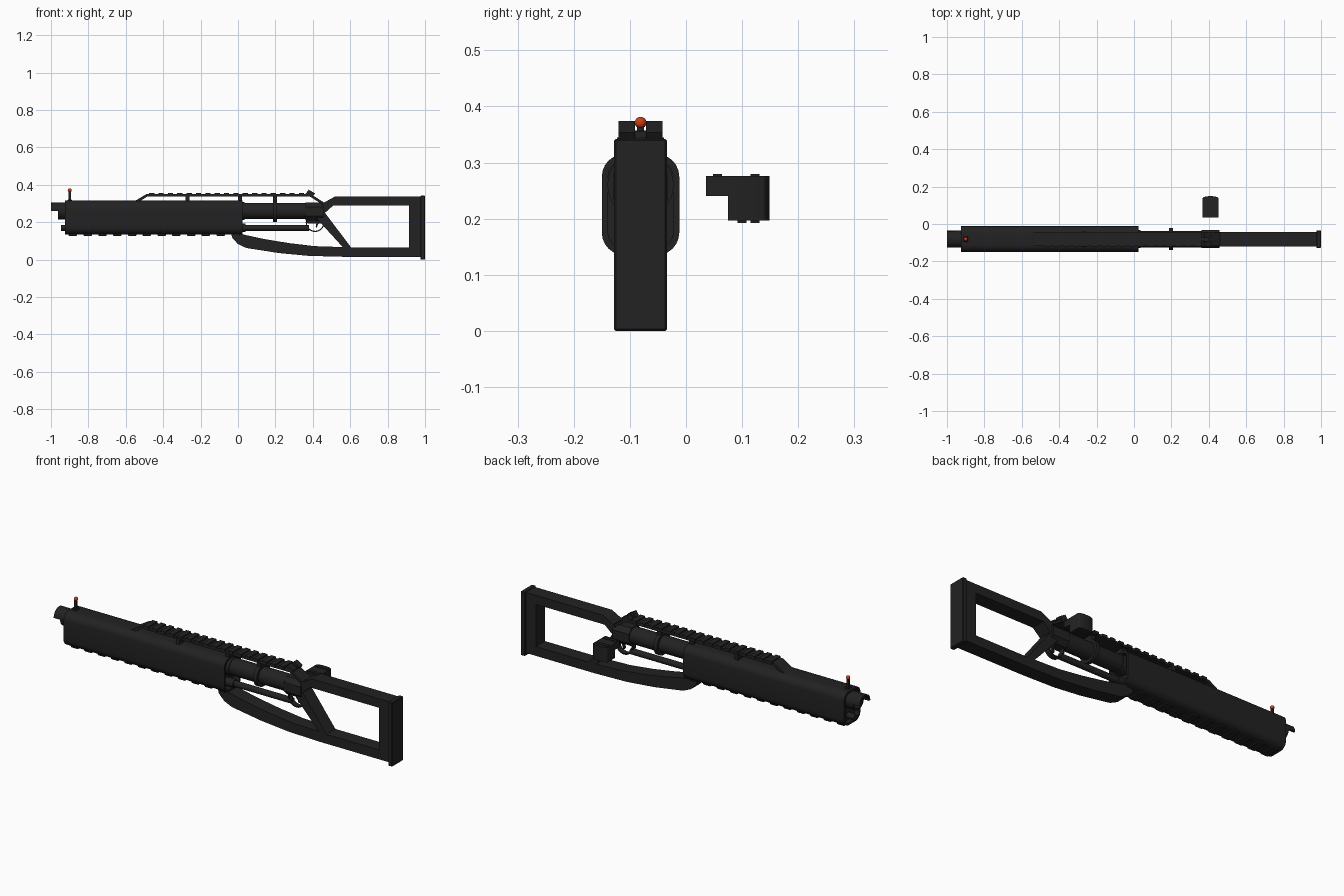
import bpy
import bmesh
from math import sin, cos, pi, radians
from mathutils import Matrix

cube = bpy.data.objects.get("Cube")
if cube:
    bpy.data.objects.remove(cube, do_unlink=True)

MID = -0.081       # centre plane of the main assembly
BARREL_Z = 0.26
TUBE_Z = 0.17


def material(name, color):
    m = bpy.data.materials.new(name)
    m.use_nodes = True
    m.diffuse_color = (*color, 1)
    m.node_tree.nodes["Principled BSDF"].inputs["Base Color"].default_value = (*color, 1)
    return m


black = material("matte black", (0.016, 0.016, 0.016))
orange = material("bead orange", (0.6, 0.05, 0.008))


def finish(name, bm, mat=black):
    bmesh.ops.recalc_face_normals(bm, faces=bm.faces)
    me = bpy.data.meshes.new(name)
    bm.to_mesh(me)
    bm.free()
    me.materials.append(mat)
    me.shade_smooth()
    me.set_sharp_from_angle(angle=radians(32))
    ob = bpy.data.objects.new(name, me)
    bpy.context.collection.objects.link(ob)
    return ob


def box(name, x, y, z, bevel=0):
    """Box from (min, max) pairs."""
    bm = bmesh.new()
    bmesh.ops.create_cube(bm, size=1)
    for v in bm.verts:
        v.co = [(a + b) / 2 + c * (b - a) for (a, b), c in zip((x, y, z), v.co)]
    if bevel:
        bmesh.ops.bevel(bm, geom=bm.edges[:], offset=bevel, segments=1, affect='EDGES')
    return finish(name, bm)


def mid_box(name, x, width, z, bevel=0):
    return box(name, x, (MID - width / 2, MID + width / 2), z, bevel)


TURN = {
    "x": Matrix.Rotation(pi / 2, 4, 'Z') @ Matrix.Rotation(pi / 2, 4, 'X'),
    "y": Matrix.Rotation(pi / 2, 4, 'X'),
    "z": Matrix.Identity(4),
}


def plate(name, loops, span, axis):
    """Extrude outlines (later loops are holes) over span along the axis."""
    cu = bpy.data.curves.new(name, 'CURVE')
    cu.dimensions = '2D'
    cu.fill_mode = 'BOTH'
    cu.extrude = (span[1] - span[0]) / 2
    for loop in loops:
        s = cu.splines.new('POLY')
        s.points.add(len(loop) - 1)
        for p, c in zip(s.points, loop):
            p.co = (c[0], c[1], 0, 1)
        s.use_cyclic_u = True
    tmp = bpy.data.objects.new(name + " outline", cu)
    me = bpy.data.meshes.new_from_object(tmp)
    bpy.data.objects.remove(tmp)
    bpy.data.curves.remove(cu)
    bm = bmesh.new()
    bm.from_mesh(me)
    bpy.data.meshes.remove(me)
    bmesh.ops.remove_doubles(bm, verts=bm.verts, dist=1e-5)
    bm.transform(TURN[axis])
    k = "xyz".index(axis)
    for v in bm.verts:
        v.co[k] += (span[0] + span[1]) / 2
    return finish(name, bm)


def arc(cx, cy, r, a=0, b=360, n=32):
    full = abs(b - a) == 360
    angles = [radians(a + (b - a) * i / (n if full else n - 1)) for i in range(n)]
    return [(cx + r * cos(t), cy + r * sin(t)) for t in angles]


def round_rect(cx, cy, w, h, r, n=7):
    pts = []
    for i, (sx, sy) in enumerate(((1, 1), (-1, 1), (-1, -1), (1, -1))):
        pts += arc(cx + sx * (w / 2 - r), cy + sy * (h / 2 - r), r, 90 * i, 90 * i + 90, n)
    return pts


def rod(name, z, r, x, hole=0):
    loops = [arc(MID, z, r)] + ([arc(MID, z, hole)] if hole else [])
    return plate(name, loops, x, "x")


# Handguard: rounded sleeve with a closed core set back from both ends
plate("handguard", [round_rect(MID, 0.225, 0.138, 0.18, 0.04),
                    round_rect(MID, 0.225, 0.116, 0.158, 0.03)], (-0.925, 0.025), "x")
plate("handguard_core", [round_rect(MID, 0.225, 0.117, 0.159, 0.03)], (-0.9, -0.01), "x")
for i in range(12):
    x = -0.905 + i * 0.079
    mid_box(f"lower_rib_{i + 1}", (x, x + 0.045), 0.08, (0.126, 0.145), 0.004)

# Barrel, muzzle hood and lower tube
rod("barrel", BARREL_Z, 0.044, (-0.9, 0.38))
rod("muzzle", BARREL_Z, 0.045, (-0.962, -0.89), 0.034)
plate("muzzle_hood", [arc(MID, BARREL_Z, 0.045, 0, 180, 20) + arc(MID, BARREL_Z, 0.034, 180, 0, 20)],
      (-1.0, -0.955), "x")
rod("lower_tube", TUBE_Z, 0.016, (-0.945, 0.38))
rod("tube_collar", TUBE_Z, 0.022, (-0.01, 0.04))
rod("barrel_collar", BARREL_Z, 0.048, (-0.01, 0.035))
rod("barrel_band", BARREL_Z, 0.059, (0.188, 0.208))

# Top rail with ramped ends, cross teeth and supports
plate("top_rail", [[(-0.55, 0.314), (-0.49, 0.35), (0.39, 0.35), (0.465, 0.302), (0.44, 0.302),
                    (0.385, 0.337), (-0.485, 0.337), (-0.525, 0.312)]],
      (MID - 0.036, MID + 0.036), "y")
for i in range(17):
    x = -0.475 + i * 0.05
    mid_box(f"rail_tooth_{i + 1}", (x, x + 0.028), 0.078, (0.343, 0.357))
for i, x in enumerate((-0.27, 0.01, 0.198)):
    mid_box(f"rail_support_{i + 1}", (x - 0.011, x + 0.011), 0.084 if i == 0 else 0.05, (0.3, 0.345))

# Rear sight: two tilted leaves on a low base
for side, s in (("left", 1), ("right", -1)):
    y = MID + s * 0.0245
    plate(f"rear_sight_{side}", [[(0.362, 0.352), (0.378, 0.374), (0.412, 0.354), (0.398, 0.335)]],
          (y - 0.0145, y + 0.0145), "y")
mid_box("rear_sight_base", (0.37, 0.4), 0.076, (0.342, 0.355))

# Front sight post and bead
mid_box("front_sight_foot", (-0.912, -0.888), 0.03, (0.305, 0.322), 0.004)
mid_box("front_sight_post", (-0.906, -0.894), 0.012, (0.315, 0.366))
bm = bmesh.new()
bmesh.ops.create_uvsphere(bm, u_segments=20, v_segments=12, radius=0.0105,
                          matrix=Matrix.Translation((-0.9, MID, 0.371)))
finish("front_sight_bead", bm, orange)

# Receiver block
plate("receiver", [round_rect(MID, 0.258, 0.096, 0.096, 0.024, 2)], (0.36, 0.458), "x")

# Trigger ring and trigger
plate("trigger_ring", [arc(0.412, 0.198, 0.05), arc(0.412, 0.198, 0.044)],
      (MID - 0.015, MID + 0.015), "y")
plate("trigger", [[(0.395, 0.225), (0.425, 0.225), (0.432, 0.2), (0.422, 0.172),
                   (0.415, 0.174), (0.42, 0.198)]], (MID - 0.007, MID + 0.007), "y")

# Skeleton stock with curved lower bar and diagonal strut
stock_edge = [(-0.035, 0.14), (-0.03, 0.115), (0, 0.083), (0.045, 0.062), (0.22, 0.035),
              (0.38, 0.02), (0.57, 0.015), (0.98, 0.015), (0.98, 0.338), (0.52, 0.338),
              (0.45, 0.3), (0.425, 0.215), (0.56, 0.067), (0.41, 0.072), (0.275, 0.088),
              (0.14, 0.11), (0.025, 0.135)]
stock_gap = [(0.605, 0.065), (0.915, 0.065), (0.915, 0.29), (0.51, 0.29), (0.465, 0.25)]
plate("stock", [stock_edge, stock_gap], (MID - 0.038, MID + 0.038), "y")
mid_box("butt_plate", (0.975, 1.0), 0.094, (0, 0.342), 0.003)

# Detached side block: domed body, stepped tongue and small ribs
dome = [(0.366, 0.075), (0.452, 0.075)] + [
    (0.409 + 0.043 * cos(t), 0.137 + 0.012 * sin(t)) for t in [pi * i / 12 for i in range(13)]]
plate("side_block", [dome], (0.197, 0.276), "z")
box("side_block_tongue", (0.366, 0.452), (0.036, 0.08), (0.24, 0.276))
for i, (y, z) in enumerate(((0.056, 0.274), (0.123, 0.274), (0.1, 0.195), (0.123, 0.195))):
    box(f"side_block_rib_{i + 1}", (0.372, 0.446), (y - 0.008, y + 0.008), (z - 0.003, z + 0.006))
